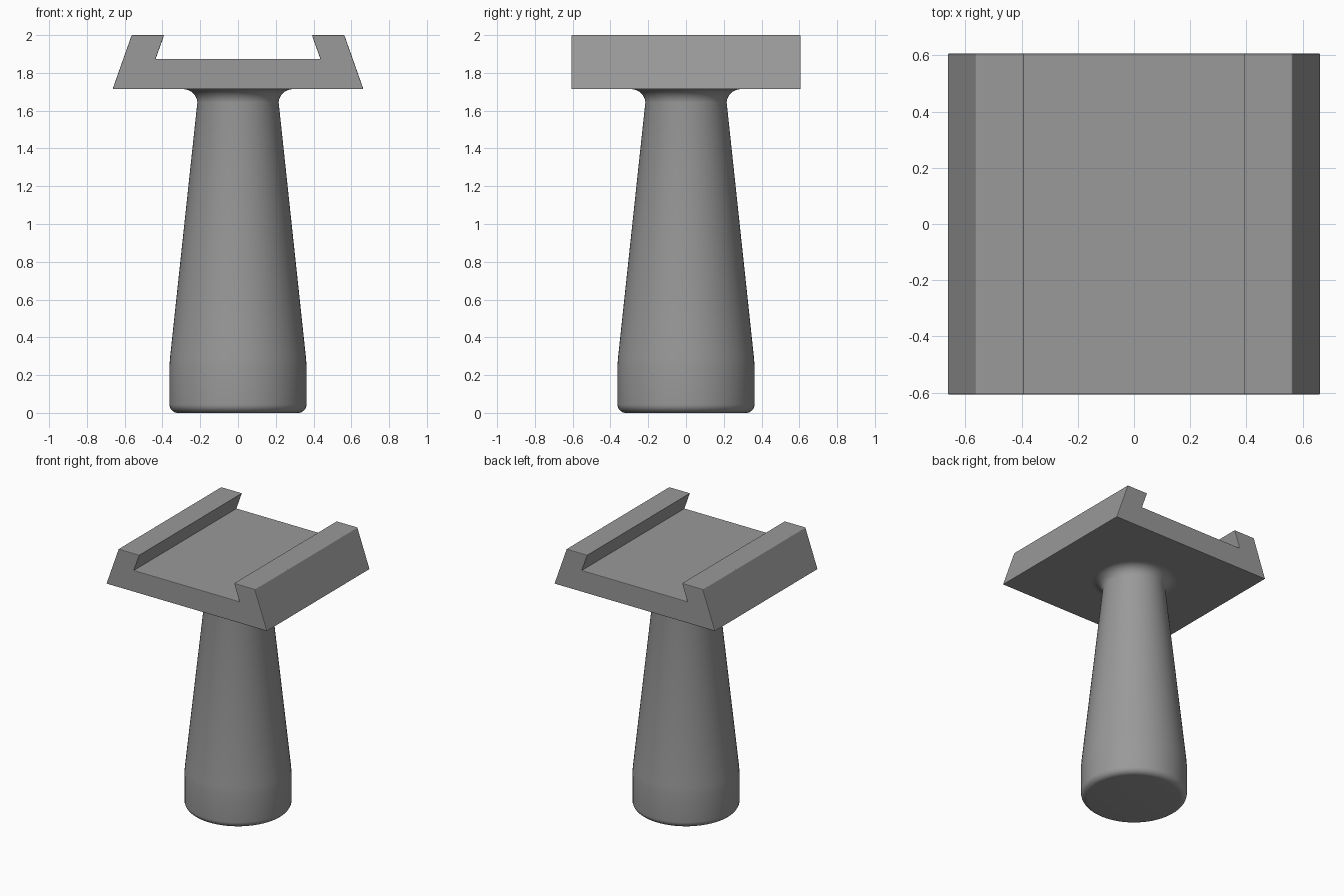
import bpy, bmesh, math
from mathutils import Matrix

if "Cube" in bpy.data.objects:
    bpy.data.objects.remove(bpy.data.objects["Cube"])

grey = bpy.data.materials.new("plain grey")
grey.diffuse_color = (0.32, 0.32, 0.32, 1)
grey.use_nodes = True
grey.node_tree.nodes["Principled BSDF"].inputs["Base Color"].default_value = grey.diffuse_color


def finish(name, bm):
    bmesh.ops.recalc_face_normals(bm, faces=bm.faces)
    mesh = bpy.data.meshes.new(name)
    bm.to_mesh(mesh)
    bm.free()
    mesh.materials.append(grey)
    obj = bpy.data.objects.new(name, mesh)
    bpy.context.collection.objects.link(obj)
    bpy.ops.object.select_all(action='DESELECT')
    bpy.context.view_layer.objects.active = obj
    obj.select_set(True)
    return obj


def arc(cx, cz, r, a0, a1, n=8):
    angles = [math.radians(a0 + (a1 - a0) * i / n) for i in range(n + 1)]
    return [(cx + r * math.cos(a), cz + r * math.sin(a)) for a in angles]


# Dovetail plate: mirrored cross-section extruded front to back
HALF_DEPTH = 0.607
half = [(0.664, 1.714), (0.563, 2.0), (0.391, 2.0), (0.436, 1.874)]
section = half + [(-x, z) for x, z in reversed(half)]
bm = bmesh.new()
face = bm.faces.new([bm.verts.new((x, -HALF_DEPTH, z)) for x, z in section])
ext = bmesh.ops.extrude_face_region(bm, geom=[face])
bmesh.ops.translate(bm, vec=(0, 2 * HALF_DEPTH, 0),
                    verts=[v for v in ext["geom"] if isinstance(v, bmesh.types.BMVert)])
plate = finish("dovetail_plate", bm)
bevel = plate.modifiers.new("fine edge", 'BEVEL')
bevel.width = 0.004
bevel.segments = 2

# Handle: turned profile with rounded foot, taper and flared neck
STEPS = 64
profile = [(0, 0)] + arc(0.318, 0.045, 0.045, -90, 0)
profile += [(0.363, 0.25), (0.359, 0.30)]
profile += arc(0.290, 1.639, 0.075, 176, 90) + [(0, 1.714)]
bm = bmesh.new()
verts = [bm.verts.new((r, 0, z)) for r, z in profile]
edges = [bm.edges.new(pair) for pair in zip(verts, verts[1:])]
bmesh.ops.spin(bm, geom=verts + edges, cent=(0, 0, 0), axis=(0, 0, 1),
               angle=math.tau, steps=STEPS, use_merge=True)
bmesh.ops.remove_doubles(bm, verts=bm.verts, dist=0.0005)
finish("handle", bm)
bpy.ops.object.shade_smooth_by_angle(angle=math.radians(30))
